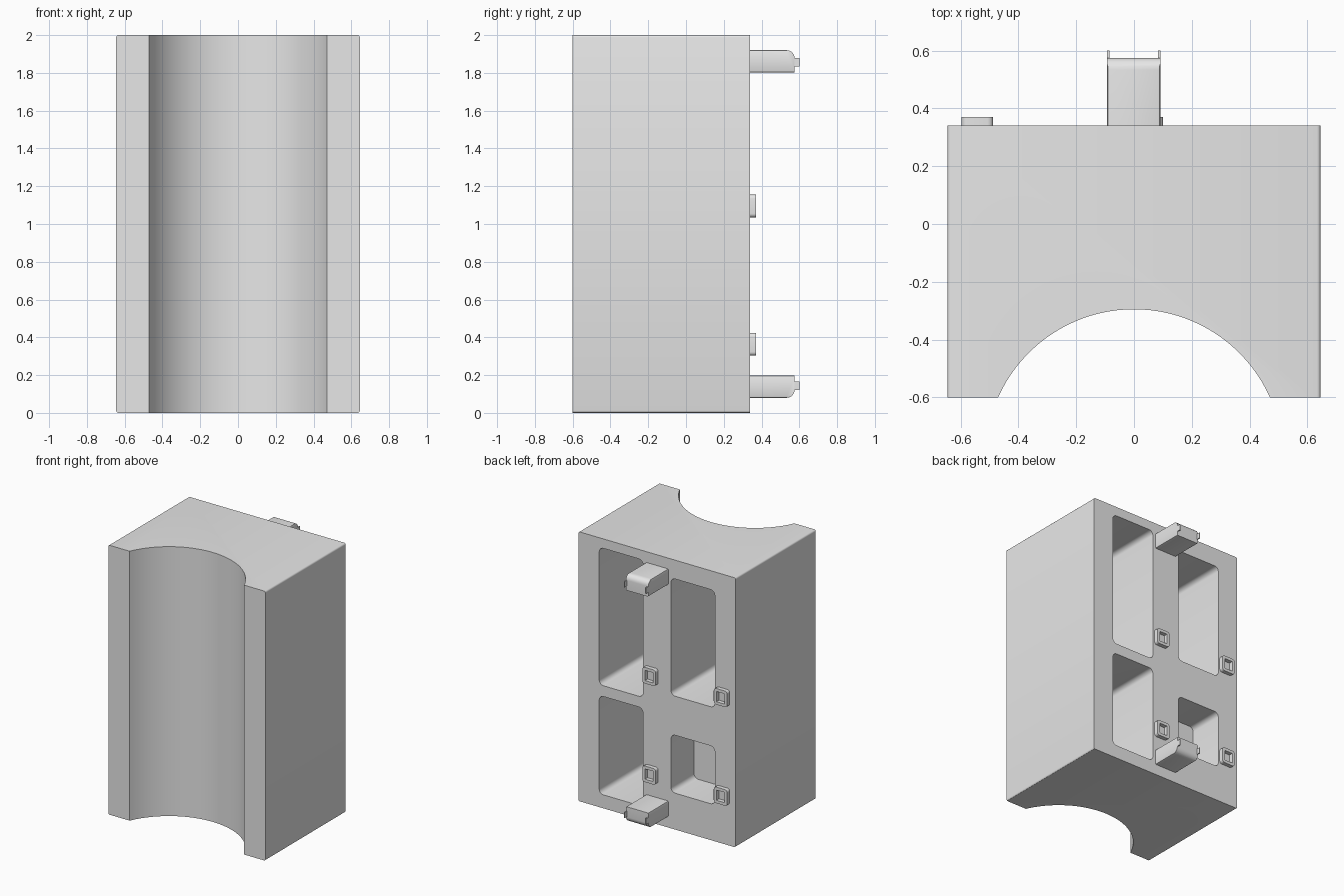
import bpy, bmesh, math
from mathutils import Vector

if "Cube" in bpy.data.objects:
    bpy.data.objects.remove(bpy.data.objects["Cube"], do_unlink=True)

grey = bpy.data.materials.new("plain grey")
grey.use_nodes = True
grey.diffuse_color = (0.8, 0.8, 0.8, 1)
grey.node_tree.nodes["Principled BSDF"].inputs["Base Color"].default_value = (0.8, 0.8, 0.8, 1)


def finish(name, bm):
    bmesh.ops.recalc_face_normals(bm, faces=bm.faces[:])
    mesh = bpy.data.meshes.new(name)
    bm.to_mesh(mesh)
    bm.free()
    mesh.materials.append(grey)
    obj = bpy.data.objects.new(name, mesh)
    bpy.context.collection.objects.link(obj)
    return obj


def bevel(bm, pick, radius, segments=5):
    edges = [e for e in bm.edges if pick(e)]
    bmesh.ops.bevel(bm, geom=edges, offset=radius, segments=segments,
                    profile=0.5, affect='EDGES')


def along(e, axis):
    d = (e.verts[1].co - e.verts[0].co).normalized()
    return abs(d[axis]) > 0.99


def prism(points, push):
    bm = bmesh.new()
    face = bm.faces.new([bm.verts.new(p) for p in points])
    out = bmesh.ops.extrude_face_region(bm, geom=[face], use_keep_orig=True)
    verts = [v for v in out["geom"] if isinstance(v, bmesh.types.BMVert)]
    bmesh.ops.translate(bm, verts=verts, vec=Vector(push))
    return bm


def box(name, x0, x1, y0, y1, z0, z1, radius=0):
    bm = prism([(x0, y0, z0), (x1, y0, z0), (x1, y0, z1), (x0, y0, z1)], (0, y1 - y0, 0))
    if radius:
        bevel(bm, lambda e: along(e, 1), radius)
    return finish(name, bm)


def smooth(obj):
    bpy.ops.object.select_all(action='DESELECT')
    obj.select_set(True)
    bpy.context.view_layer.objects.active = obj
    bpy.ops.object.shade_smooth_by_angle(angle=math.radians(30))


def cut(obj, cutter):
    mod = obj.modifiers.new("cut", 'BOOLEAN')
    mod.operation = 'DIFFERENCE'
    mod.solver = 'EXACT'
    mod.object = cutter
    bpy.context.view_layer.objects.active = obj
    bpy.ops.object.modifier_apply(modifier=mod.name)
    bpy.data.objects.remove(cutter, do_unlink=True)


# Block with a round groove down the front
W, FRONT, BACK = 0.645, -0.6, 0.34
R, CY, STEPS = 0.515, -0.81, 40
half = math.asin(0.47 / R)
groove = []
for i in range(STEPS + 1):
    a = -half + 2 * half * i / STEPS
    groove.append((R * math.sin(a), CY + R * math.cos(a), 0))
groove[0] = (-0.47, FRONT, 0)
groove[-1] = (0.47, FRONT, 0)
outline = [(-W, FRONT, 0)] + groove + [(W, FRONT, 0), (W, BACK, 0), (-W, BACK, 0)]
bm = prism(outline, (0, 0, 2))
bevel(bm, lambda e: along(e, 1) and abs(e.verts[0].co.x) > 0.6, 0.012, 3)
block = finish("block", bm)

# Rounded pockets in the back: x range, z range, floor y
pockets = [
    (0.115, 0.475, 0.91, 1.93, -0.22),
    (0.115, 0.475, 0.10, 0.83, -0.22),
    (-0.475, -0.115, 0.99, 1.86, -0.22),
    (-0.475, -0.115, 0.27, 0.70, 0.07),
]
for x0, x1, z0, z1, floor in pockets:
    cut(block, box("pocket_cutter", x0, x1, floor, BACK + 0.1, z0, z1, 0.035))
smooth(block)

# Clips on the back, mirrored about mid height, each with two thin ears
for label, sign in (("upper", 1), ("lower", -1)):
    def height(z):
        return 1 + sign * (z - 1)

    profile = [(0.32, 1.803), (0.575, 1.803), (0.575, 1.92), (0.32, 1.92)]
    bm = prism([(-0.093, y, height(z)) for y, z in profile], (0.184, 0, 0))
    bevel(bm, lambda e: along(e, 0) and e.verts[0].co.y > 0.5
          and abs(e.verts[0].co.z - 1) > 0.9, 0.042, 6)
    bevel(bm, lambda e: along(e, 1), 0.008, 2)
    smooth(finish(label + "_clip", bm))
    z0, z1 = sorted((height(1.835), height(1.878)))
    for side, x in (("right", -0.093), ("left", 0.083)):
        box(f"{label}_clip_{side}_ear", x, x + 0.008, 0.55, 0.6, z0, z1)

# Plain raised frames beside the pockets
for column, x in (("middle", 0.045), ("edge", -0.542)):
    for row, z in (("upper", 1.095), ("lower", 0.363)):
        w, h, t = 0.055, 0.06, 0.022
        frame = box(f"{row}_{column}_marker", x - w, x + w, BACK - 0.01, BACK + 0.03,
                    z - h, z + h, 0.02)
        cut(frame, box("marker_cutter", x - w + t, x + w - t, BACK - 0.1, BACK + 0.1,
                       z - h + t, z + h - t))
        smooth(frame)
